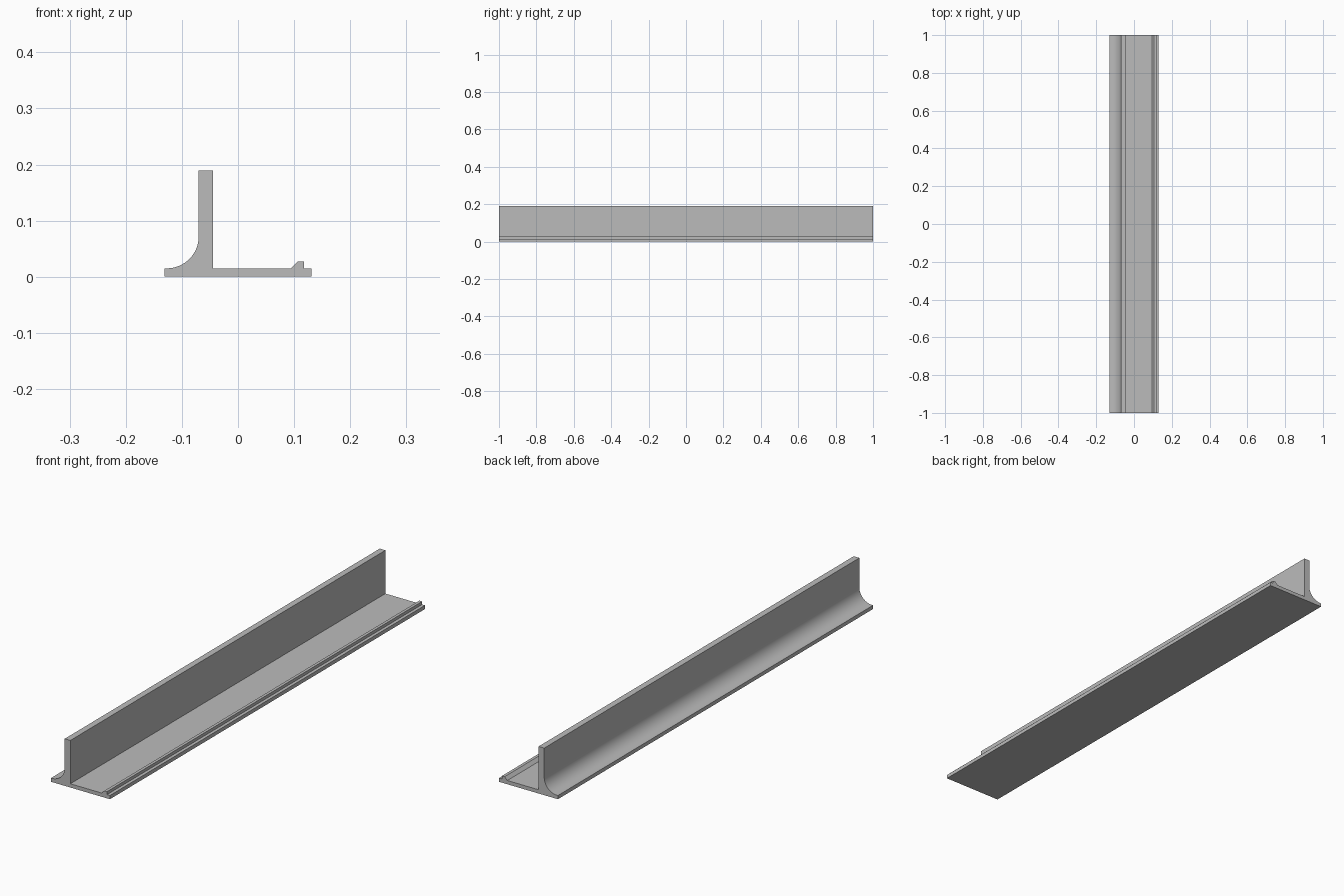
import bpy
import bmesh
from math import sin, cos, radians

if "Cube" in bpy.data.objects:
    bpy.data.objects.remove(bpy.data.objects["Cube"], do_unlink=True)

HALF_LENGTH = 1.0
BASE_TOP = 0.015

# Plain grey material
grey = bpy.data.materials.new("plain grey")
grey.use_nodes = True
colour = (0.5, 0.5, 0.5, 1)
grey.diffuse_color = colour
grey.node_tree.nodes["Principled BSDF"].inputs["Base Color"].default_value = colour

# Cross-section: base, ridge with sloped inner side, upright wall
profile = [
    (-0.131, 0), (0.131, 0), (0.131, BASE_TOP),
    (0.118, BASE_TOP), (0.118, 0.027), (0.106, 0.027), (0.094, BASE_TOP),
    (-0.045, BASE_TOP), (-0.045, 0.189), (-0.07, 0.189),
]

# Concave fillet from the wall down to the thin outer edge
RADIUS, STEPS = 0.057, 24
for i in range(STEPS + 1):
    a = radians(-90 * i / STEPS)
    profile.append((-0.07 - RADIUS + RADIUS * cos(a), BASE_TOP + RADIUS + RADIUS * sin(a)))
profile.append((-0.131, BASE_TOP))

# Extrude the section along the length
bm = bmesh.new()
front = bm.faces.new([bm.verts.new((x, -HALF_LENGTH, z)) for x, z in profile])
extruded = bmesh.ops.extrude_face_region(bm, geom=[front], use_keep_orig=True)
back = [v for v in extruded["geom"] if isinstance(v, bmesh.types.BMVert)]
bmesh.ops.translate(bm, verts=back, vec=(0, 2 * HALF_LENGTH, 0))
bmesh.ops.recalc_face_normals(bm, faces=bm.faces)

mesh = bpy.data.meshes.new("trim_profile")
bm.to_mesh(mesh)
bm.free()
mesh.materials.append(grey)
trim = bpy.data.objects.new("trim_profile", mesh)
bpy.context.collection.objects.link(trim)

# Smooth fillet, crisp corners
bpy.ops.object.select_all(action="DESELECT")
trim.select_set(True)
bpy.context.view_layer.objects.active = trim
bpy.ops.object.shade_smooth_by_angle(angle=radians(30))
